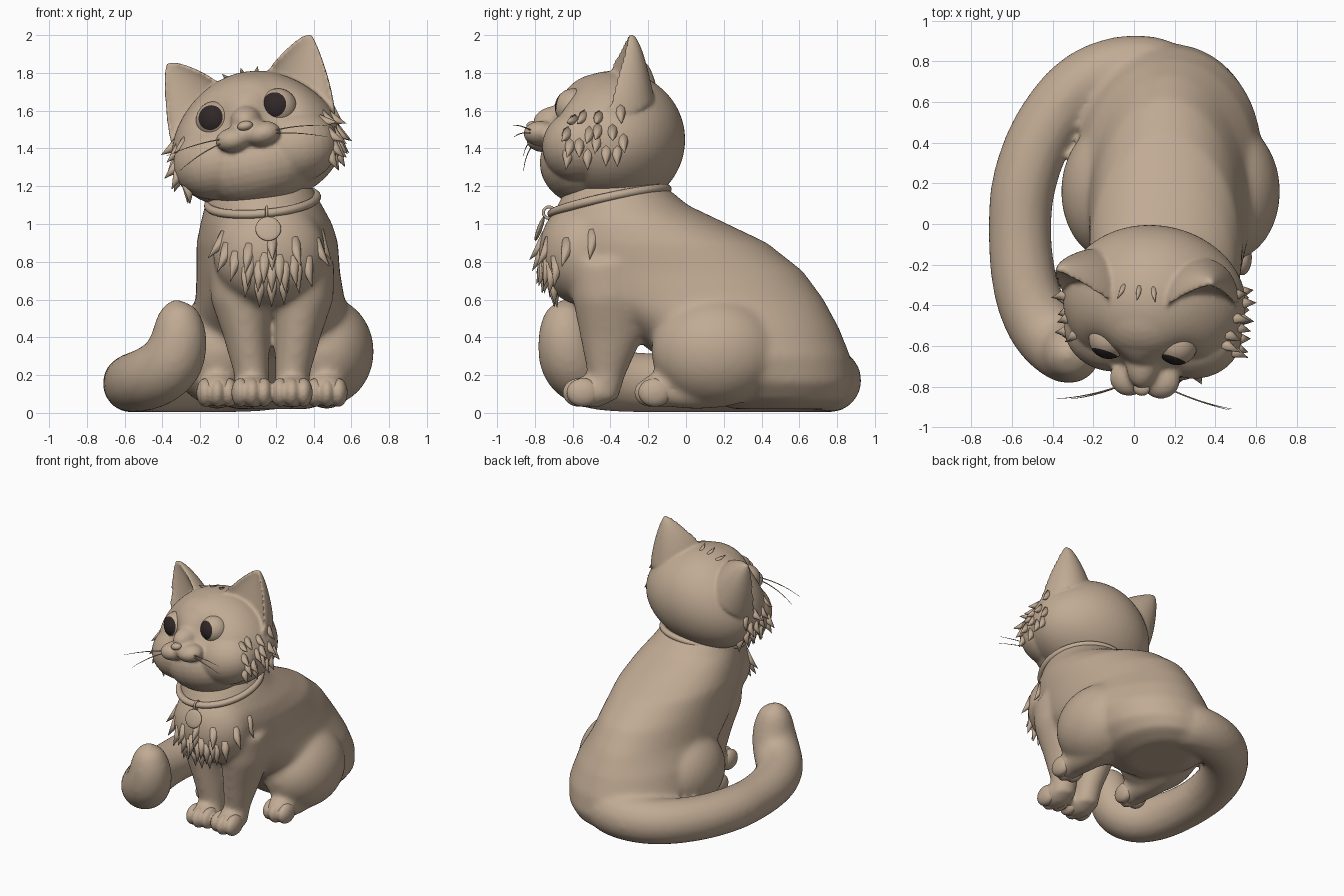
import bpy, bmesh, math, random
from mathutils import Vector, Matrix
from mathutils.bvhtree import BVHTree

if "Cube" in bpy.data.objects:
    bpy.data.objects.remove(bpy.data.objects["Cube"])

random.seed(4)


def material(name, rgb):
    m = bpy.data.materials.new(name)
    m.diffuse_color = (*rgb, 1)
    m.use_nodes = True
    m.node_tree.nodes["Principled BSDF"].inputs["Base Color"].default_value = m.diffuse_color
    return m


TAN = material("warm tan", (0.53, 0.405, 0.295))
DARK = material("dark pupil", (0.03, 0.02, 0.02))
CX = 0.18                                   # centre line of the sitting body
HEAD = (Matrix.Translation((0.09, -0.38, 1.45))
        @ Matrix.Rotation(math.radians(-11.5), 4, 'Y')
        @ Matrix.Rotation(math.radians(-5), 4, 'Z'))


def blob(bm, loc, size, seg=32):
    m = Matrix.Translation(loc) @ Matrix.Diagonal((*size, 1))
    return bmesh.ops.create_uvsphere(bm, u_segments=seg, v_segments=seg // 2,
                                     radius=1, matrix=m)["verts"]


def loft(bm, loops):
    rows = [[bm.verts.new(p) for p in loop] for loop in loops]
    n = len(rows[0])
    for a, b in zip(rows, rows[1:]):
        for i in range(n):
            j = (i + 1) % n
            bm.faces.new((a[i], a[j], b[j], b[i]))
    bm.faces.new(rows[0][::-1])
    bm.faces.new(rows[-1])


def ellipse(x, y, z, rx, ry, n=48):
    return [(x + rx * math.cos(2 * math.pi * i / n),
             y + ry * math.sin(2 * math.pi * i / n), z) for i in range(n)]


def fur(bm, skin, origin, aim, comb, lift, length, r):
    """Pointed tuft rooted under the skin where a ray meets it."""
    hit, normal, _, _ = BVHTree.FromPolygons(*skin).ray_cast(origin, aim) if isinstance(skin, tuple) \
        else skin.ray_cast(origin, aim)
    if hit is None:
        return
    comb = Vector(comb)
    comb = (comb - normal * comb.dot(normal)).normalized() + normal * lift
    m = (Matrix.Translation(hit - normal * r * 0.85)
         @ comb.to_track_quat('Z', 'Y').to_matrix().to_4x4()
         @ Matrix.Translation((0, 0, length / 2)))
    bmesh.ops.create_cone(bm, cap_ends=True, segments=10, radius1=r,
                          radius2=0.001, depth=length, matrix=m)


def skin_of(ob):
    bm = bmesh.new()
    bm.from_mesh(ob.data)
    tree = BVHTree.FromBMesh(bm)
    bm.free()
    return tree


def finish(name, bm, matrix=None, voxel=0, smooth=8, materials=(TAN,)):
    bmesh.ops.recalc_face_normals(bm, faces=bm.faces)
    if matrix:
        bm.transform(matrix)
    me = bpy.data.meshes.new(name)
    for m in materials:
        me.materials.append(m)
    bm.to_mesh(me)
    bm.free()
    ob = bpy.data.objects.new(name, me)
    bpy.context.collection.objects.link(ob)
    if voxel:                               # fuse overlapping pieces into one skin
        bpy.context.view_layer.objects.active = ob
        r = ob.modifiers.new("fuse", 'REMESH')
        r.mode, r.voxel_size = 'VOXEL', voxel
        s = ob.modifiers.new("soften", 'SMOOTH')
        s.factor, s.iterations = 0.5, smooth
        for mod in ("fuse", "soften"):
            bpy.ops.object.modifier_apply(modifier=mod)
    ob.data.shade_smooth()
    return ob


def tube(name, points, res=6):
    cu = bpy.data.curves.new(name, 'CURVE')
    cu.dimensions, cu.bevel_depth = '3D', 1
    cu.bevel_resolution, cu.use_fill_caps = res, True
    sp = cu.splines.new('NURBS')
    sp.points.add(len(points) - 1)
    for p, (x, y, z, r) in zip(sp.points, points):
        p.co, p.radius = (x, y, z, 1), r
    sp.order_u, sp.use_endpoint_u, sp.resolution_u = 3, True, 6
    cu.materials.append(TAN)
    ob = bpy.data.objects.new(name, cu)
    bpy.context.collection.objects.link(ob)
    bpy.ops.object.select_all(action='DESELECT')
    ob.select_set(True)
    bpy.context.view_layer.objects.active = ob
    bpy.ops.object.convert(target='MESH')
    bpy.context.object.data.shade_smooth()
    return bpy.context.object


# Tail curling round the left side with a raised tip, later fused into the body
tail = tube("tail", [(.38, .52, .2, .13), (.2, .73, .18, .17), (-.02, .775, .17, .17),
            (-.26, .70, .165, .165), (-.45, .47, .16, .16), (-.55, .2, .16, .16),
            (-.565, -.03, .155, .155), (-.55, -.24, .16, .16), (-.51, -.40, .17, .165),
            (-.44, -.53, .195, .17), (-.35, -.61, .26, .17), (-.31, -.635, .38, .155),
            (-.315, -.64, .49, .13), (-.33, -.64, .565, .09), (-.335, -.64, .605, .01)])

# Body: torso rings (z, x, front y, back y, half width), legs, haunches, feet
bm = bmesh.new()
bm.from_mesh(tail.data)
bpy.data.objects.remove(tail)
torso = [(0.02, .18, .25, .74, .2), (0.07, .18, .1, .85, .33), (0.16, .18, .0, .89, .41),
         (0.3, .18, -.15, .87, .45), (0.45, .18, -.35, .81, .435), (0.6, .17, -.60, .73, .395),
         (0.75, .16, -.70, .62, .38), (0.9, .155, -.73, .43, .375), (1.0, .15, -.72, .22, .35),
         (1.1, .135, -.68, .01, .31), (1.2, .12, -.63, -.11, .27), (1.32, .10, -.55, -.15, .2)]
loft(bm, [ellipse(x, (f + b) / 2, z, w, (b - f) / 2) for z, x, f, b, w in torso])
blob(bm, (0.165, -0.55, 0.85), (0.3, 0.23, 0.28))
for s in (-1, 1):
    leg = [(0.8, .18, -.40, .15, .22), (0.6, .165, -.40, .16, .2), (0.4, .135, -.395, .122, .165),
           (0.2, .108, -.42, .092, .10), (0.07, .105, -.45, .09, .09)]
    loft(bm, [ellipse(CX + s * dx, y, z, rx, ry) for z, dx, y, rx, ry in leg])
    blob(bm, (CX + s * 0.105, -0.51, 0.11), (0.105, 0.14, 0.085))
    blob(bm, (CX + s * 0.28, 0.16, 0.325), (0.26, 0.345, 0.29))
    blob(bm, (CX + s * 0.29, 0.06, 0.105), (0.1, 0.30, 0.085))
    blob(bm, (CX + s * 0.29, -0.14, 0.12), (0.105, 0.12, 0.09))
body_skin = skin_of(finish("body", bm, voxel=0.018, smooth=16))

# Toes, three on every paw
for name, off, y in (("front_toes", 0.105, -0.565), ("hind_toes", 0.29, -0.185)):
    bm = bmesh.new()
    for s in (-1, 1):
        for t in (-1, 0, 1):
            blob(bm, (CX + s * off + t * 0.062, y + abs(t) * 0.02, 0.108),
                 (0.049, 0.09, 0.077), 20)
    finish(name, bm, voxel=0.01, smooth=4)

# Chest fur in a V of pointed tufts, rooted under the chest
bm = bmesh.new()
for z, half, n in ((0.96, .27, 3), (0.90, .25, 5), (0.83, .2, 6), (0.77, .14, 5), (0.71, .07, 3)):
    for i in range(n):
        x = 0.18 + half * (2 * i / (n - 1) - 1)
        fur(bm, body_skin, Vector((x, -2, z + random.uniform(-.02, .02))), Vector((0, 1, 0)),
            ((x - .18) * 0.5, 0, -1), 0.42, 0.16, 0.045)
finish("chest_fur", bm)

# Head: skull with eye sockets, jaw, brow, cheeks, bridge and muzzle
bm = bmesh.new()
for v in blob(bm, (0, 0, 0), (1, 1, 1), 64):
    x, y, z = v.co
    x, y, z = 0.45 * x * (1 - 0.15 * z), 0.375 * y, 0.36 * z
    if y < 0:
        y += 0.07 * math.exp(-((abs(x) - .17) ** 2 + (z - .145) ** 2) / .011)
    v.co = (x, y, z)
blob(bm, (0, -0.13, -0.13), (0.33, 0.265, 0.225))
blob(bm, (0, -0.07, 0.15), (0.25, 0.22, 0.2))
blob(bm, (0, -0.29, 0.10), (0.085, 0.14, 0.085))
blob(bm, (0, -0.35, 0.04), (0.12, 0.10, 0.07))
for s in (-1, 1):
    blob(bm, (s * 0.2, -0.15, -0.08), (0.245, 0.215, 0.2))
    blob(bm, (s * 0.08, -0.385, 0.02), (0.095, 0.09, 0.065))

# Ears: crescent sections, hollow at the front
tip = Vector((0.38, 0.12, 0.485))
for s in (-1, 1):
    loops = []
    for k in range(21):
        t = 1 - (1 - k / 20) ** 2
        inner = Vector((0.11, -0.03, 0.29)).lerp(tip, t)
        outer = Vector((0.43, 0.01, 0.04)).lerp(tip, t)
        grow = max(1 - t, 0.002) ** -0.25 * (1 + 0.3 * t * (1 - t))
        c, h = (inner + outer) / 2, (outer - inner) / 2 * grow
        d = 0.23 * (1 - t) ** 0.8 + 0.015
        loop = []
        for i in range(32):
            a = 2 * math.pi * i / 32
            sa = math.sin(a)
            back = sa if sa >= 0 else -0.45 * sa - 0.14 * abs(sa) ** .3
            p = c + h * math.cos(a) + Vector((0.012 * math.cos(a), d * back - 0.015 * (sa < 0), 0))
            loop.append((s * p.x, p.y, p.z))
        loops.append(loop)
    loft(bm, loops)
head_skin = skin_of(finish("head", bm, HEAD, voxel=0.011, smooth=6))

# Nose
bm = bmesh.new()
blob(bm, (0, -0.432, 0.078), (0.042, 0.035, 0.026), 20)
finish("nose", bm, HEAD)

# Eyes: the pole of each ball is the pupil, coloured by height before turning
for name, s in (("left_eye", -1), ("right_eye", 1)):
    bm = bmesh.new()
    bmesh.ops.create_uvsphere(bm, u_segments=32, v_segments=30, radius=0.1)
    for f in bm.faces:
        f.material_index = int(f.calc_center_median().z > 0.076)
    turn = Vector((-0.18, -1, 0.25)).to_track_quat('Z', 'Y').to_matrix().to_4x4()
    finish(name, bm, HEAD @ Matrix.Translation((s * 0.172, -0.2, 0.14)) @ turn,
           materials=(TAN, DARK))

# Cheek and crown fur
bm = bmesh.new()
turn = HEAD.to_3x3()
for s in (-1, 1):
    for y in (-0.21, -0.12, -0.03, 0.06):
        for z in (0.06, -0.02, -0.09, -0.16):
            p = Vector((s, y + random.uniform(-.03, .03), z + random.uniform(-.02, .02)))
            fur(bm, head_skin, HEAD @ p, turn @ Vector((-s, 0, 0)),
                turn @ Vector((0, 0, -1)), 0.85, 0.115, 0.042)
for x in (-0.08, 0.0, 0.07):
    fur(bm, head_skin, HEAD @ Vector((x, 0.07, 1)), turn @ Vector((0, 0, -1)),
        turn @ Vector((x * 3, -1, 0)), 0.5, 0.08, 0.02)
finish("head_fur", bm)

# Whiskers
for i, (a, b, c) in enumerate([
        ((-.08, -.80, 1.45), (-.22, -.85, 1.43), (-.38, -.86, 1.36)),
        ((-.08, -.80, 1.43), (-.20, -.85, 1.38), (-.31, -.86, 1.28)),
        ((.17, -.81, 1.49), (.32, -.88, 1.53), (.47, -.915, 1.52)),
        ((.17, -.81, 1.48), (.32, -.88, 1.49), (.48, -.91, 1.46))]):
    tube("whisker_%d" % (i + 1), [(*a, .004), (*b, .003), (*c, .001)], 1)

# Collar with ring and round tag
for name, loc, rot, major, minor, stretch in (
        ("collar", (0.13, -0.405, 1.12), (12, -5, 0), 0.288, 0.023, 1.08),
        ("tag_ring", (0.152, -0.725, 1.06), (0, 90, 0), 0.03, 0.008, 1)):
    bpy.ops.mesh.primitive_torus_add(location=loc, rotation=[math.radians(r) for r in rot],
                                     major_radius=major, minor_radius=minor,
                                     major_segments=64, minor_segments=12)
    ob = bpy.context.object
    ob.name, ob.scale.y = name, stretch
    ob.data.materials.append(TAN)
    ob.data.shade_smooth()
bm = bmesh.new()
blob(bm, (0, 0, 0), (0.068, 0.068, 0.014))
finish("tag", bm, Matrix.Translation((0.16, -0.775, 0.975)) @ Matrix.Rotation(math.radians(70), 4, 'X'))
